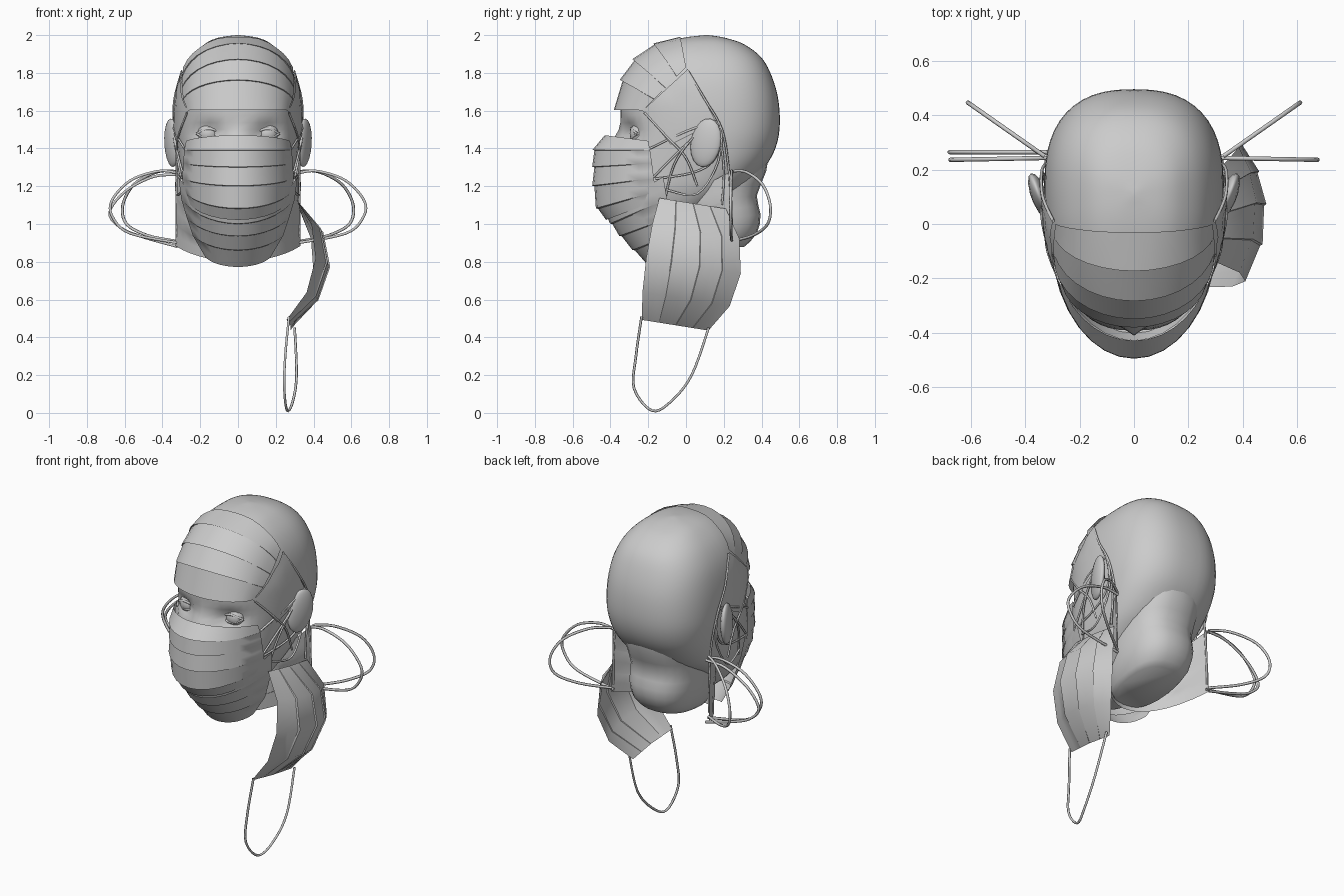
import bpy, bmesh, math
from mathutils import Vector

if "Cube" in bpy.data.objects:
    bpy.data.objects.remove(bpy.data.objects["Cube"])


def smooth(pts, n):
    """Catmull-Rom interpolation of a list of tuples."""
    out, m = [], len(pts)
    for i in range(m - 1):
        a, b, c, d = (pts[max(i - 1, 0)], pts[i], pts[i + 1], pts[min(i + 2, m - 1)])
        for k in range(n):
            t = k / n
            out.append(tuple(0.5 * (2 * q + (r - p) * t + (2 * p - 5 * q + 4 * r - s) * t * t
                             + (3 * q - p - 3 * r + s) * t ** 3) for p, q, r, s in zip(a, b, c, d)))
    return out + [tuple(pts[-1])]


def mesh_obj(name, rows, closed=False, angle=40):
    """Skin rows of points into a sheet, or a capped tube when closed."""
    bm = bmesh.new()
    vs = [[bm.verts.new(p) for p in r] for r in rows]
    n = len(rows[0])
    for a, b in zip(vs, vs[1:]):
        for j in range(n if closed else n - 1):
            k = (j + 1) % n
            bm.faces.new((a[j], a[k], b[k], b[j]))
    if closed:
        bm.faces.new(vs[0])
        bm.faces.new(vs[-1])
    bmesh.ops.recalc_face_normals(bm, faces=bm.faces)
    me = bpy.data.meshes.new(name)
    bm.to_mesh(me)
    bm.free()
    ob = bpy.data.objects.new(name, me)
    bpy.context.collection.objects.link(ob)
    bpy.ops.object.select_all(action='DESELECT')
    ob.select_set(True)
    bpy.context.view_layer.objects.active = ob
    bpy.ops.object.shade_smooth_by_angle(angle=math.radians(angle))
    return ob


def strap(name, pts, r=0.007):
    """Elastic cord through the given points."""
    cu = bpy.data.curves.new(name, 'CURVE')
    cu.dimensions = '3D'
    cu.bevel_depth, cu.bevel_resolution = r, 1
    pts = smooth(pts, 5)
    sp = cu.splines.new('POLY')
    sp.points.add(len(pts) - 1)
    for p, co in zip(sp.points, pts):
        p.co = (*co, 1)
    bpy.context.collection.objects.link(bpy.data.objects.new(name, cu))


def spow(v, e):
    return math.copysign(abs(v) ** e, v)


def ring(z, w, yf, ym, yb, tilt=0, n=48):
    out = []
    for i in range(n):
        a = 2 * math.pi * i / n
        c = spow(math.cos(a), 0.8)
        y = ym + c * ((yb - ym) if c > 0 else (ym - yf))
        out.append(Vector((w * spow(math.sin(a), 0.8), y, z + tilt * (y - yb))))
    return out


# head: z, half width, front y, widest y, back y
LEVELS = smooth([(2.0, .01, .10, .11, .12), (1.985, .11, -.02, .11, .21), (1.95, .18, -.14, .11, .31),
                 (1.88, .25, -.24, .11, .40), (1.78, .30, -.305, .12, .455), (1.65, .325, -.345, .13, .49),
                 (1.5, .33, -.345, .14, .495), (1.38, .32, -.36, .12, .465), (1.28, .305, -.38, .08, .40),
                 (1.18, .285, -.39, 0, .30), (1.08, .245, -.39, -.08, .15), (.98, .18, -.35, -.12, .05),
                 (.9, .1, -.28, -.15, 0), (.87, .03, -.24, -.16, -.1)], 4)
rows = []
for lv in LEVELS:
    r = ring(*lv)
    for p in r:
        if p.y < 0:
            # eye sockets and nose
            p.y += .055 * math.exp(-((abs(p.x) - .15) / .07) ** 2 - ((p.z - 1.48) / .05) ** 2)
            p.y -= .055 * math.exp(-(p.x / .05) ** 2 - ((p.z - 1.40) / .08) ** 2)
    rows.append(r)
head = mesh_obj("head", rows, True, 80)

# neck
NECK = [(1.4, .22, -.1, .15, .44), (1.28, .21, -.1, .15, .425), (1.15, .2, -.12, .14, .375),
        (1.05, .2, -.12, .14, .395), (.95, .18, -.12, .14, .375), (.88, .14, -.1, .13, .31)]
mesh_obj("neck", [ring(*lv, tilt=.12, n=24) for lv in smooth(NECK, 2)], True, 60)


def side_x(y, z):
    """Half width of the head at a side position."""
    lv = min(LEVELS, key=lambda l: abs(l[0] - z))
    _, w, yf, ym, yb = lv
    b = (yb - ym) if y > ym else (ym - yf)
    return w * max(0, 1 - min(1, abs((y - ym) / b)) ** 2.5) ** 0.4


def pleated(name, specs, warp=None, depth=0.012, n=14, bend=75, wrap=.008):
    """Curved pleated sheet. Each spec: centre y, centre z, edge x, edge y, edge z."""
    A = math.radians(bend)
    sub, rows = 2, []
    for s0, s1 in zip(specs, specs[1:]):
        for k in range(sub + 1):
            f = k / sub * .97
            yc, zc, xe, ye, ze = (a + (b - a) * f for a, b in zip(s0, s1))
            row = []
            for j in range(n + 1):
                t = 2 * j / n - 1
                c = (math.cos(A * t) - math.cos(A)) / (1 - math.cos(A))
                p = Vector((xe * math.sin(A * t) / math.sin(A), ye + (yc - ye) * c, ze + (zc - ze) * c))
                out = Vector((p.x, p.y - .1, 0)).normalized()
                p += out * depth * f * (1 - t * t)
                row.append(warp(p) if warp else p)
            rows.append(row)
    ob = mesh_obj(name, rows, angle=35)
    if wrap:
        m = ob.modifiers.new("clear_head", 'SHRINKWRAP')
        m.target, m.wrap_mode, m.offset = head, 'OUTSIDE', wrap
    return ob


# masks worn on forehead, face, chin and neck
pleated("forehead_mask", [(-.03, 1.99, .29, .0, 1.83), (-.16, 1.955, .295, -.05, 1.78),
                          (-.27, 1.87, .295, -.11, 1.72), (-.335, 1.76, .29, -.17, 1.66),
                          (-.365, 1.6, .265, -.23, 1.6)], depth=.018)
pleated("face_mask", [(-.43, 1.47, .275, -.20, 1.44), (-.485, 1.39, .285, -.19, 1.39),
                      (-.485, 1.30, .29, -.18, 1.32), (-.485, 1.20, .295, -.17, 1.24),
                      (-.465, 1.08, .285, -.16, 1.17), (-.41, 1.02, .27, -.16, 1.12)], bend=70)
pleated("chin_mask", [(-.43, 1.07, .315, -.12, 1.25), (-.39, 1.0, .30, -.1, 1.13), (-.34, .935, .27, -.09, 1.03),
                      (-.27, .86, .24, -.08, .94), (-.18, .77, .17, -.1, .82)], bend=60)
pleated("neck_mask", [(-.1, 1.1, .33, .24, 1.28), (-.11, .98, .33, .24, 1.14), (-.1, .88, .33, .25, 1.0),
                      (-.08, .80, .33, .25, .88)], bend=50, depth=.006, wrap=0)


# mask hanging from the right ear
def hang(p):
    y = p.z + .14 * p.x
    return Vector((-p.y + .07 * p.x, y, .785 + p.x - .16 * y))


pleated("hanging_mask", [(-.40, .29, .33, -.30, .165), (-.455, .19, .33, -.30, .08), (-.48, .07, .33, -.30, -.01),
                         (-.465, -.08, .33, -.29, -.10), (-.40, -.215, .33, -.28, -.19)], warp=hang, n=4, bend=50,
        depth=.009, wrap=0)
strap("hanging_loop", [(.27, -.235, .51), (.25, -.265, .3), (.245, -.275, .13), (.26, -.18, .012),
                       (.29, -.08, .06), (.31, .03, .2), (.3, .12, .45)])

for s, tag in ((1, "right"), (-1, "left")):
    # temple panel following the head side
    q = [(.01, 1.82), (-.23, 1.6), (-.08, 1.42), (.16, 1.54)]
    panel = []
    for i in range(9):
        u = i / 8
        row = []
        for j in range(9):
            v = j / 8
            y, z = ((1 - v) * ((1 - u) * q[0][k] + u * q[1][k]) + v * ((1 - u) * q[3][k] + u * q[2][k])
                    for k in (0, 1))
            row.append((s * (side_x(y, z) + .013), y, z))
        panel.append(row)
    mesh_obj("temple_panel_" + tag, panel, angle=60)

    # ear
    bpy.ops.mesh.primitive_uv_sphere_add(segments=14, ring_count=10, location=(s * .35, .105, 1.43),
                                         rotation=(-.2, 0, -s * .35))
    ear = bpy.context.object
    ear.name = "ear_" + tag
    ear.scale = (.03, .085, .13)
    bpy.ops.object.shade_smooth_by_angle(angle=math.radians(60))

    # eye with lids
    bpy.ops.mesh.primitive_uv_sphere_add(segments=20, ring_count=12, radius=.06,
                                         location=(s * .155, -.238, 1.478))
    bpy.context.object.name = "eye_" + tag
    bpy.ops.object.shade_smooth_by_angle(angle=math.radians(60))
    for nm, dz in (("upper_lid_", .026), ("lower_lid_", -.022)):
        strap(nm + tag, [(s * .092, -.278, 1.475), (s * .125, -.289, 1.477 + dz * .8),
                         (s * .16, -.289, 1.477 + dz), (s * .19, -.277, 1.477 + dz * .6),
                         (s * .217, -.258, 1.478)], .007)

    # ear straps over the side of the head
    side = [[(.01, 1.81), (.1, 1.66), (.19, 1.5), (.225, 1.3), (.24, 1.1), (.24, .93)],
            [(-.22, 1.59), (-.1, 1.46), (0, 1.35), (.06, 1.2)],
            [(-.19, 1.4), (0, 1.49), (.16, 1.545)],
            [(-.17, 1.25), (0, 1.42), (.16, 1.545)],
            [(-.16, 1.24), (.03, 1.27), (.14, 1.33), (.19, 1.45), (.16, 1.545)],
            [(-.11, 1.14), (-.06, 1.32), (.04, 1.46), (.15, 1.545)],
            [(-.1, 1.18), (.06, 1.16), (.17, 1.33), (.18, 1.52)]]
    if s > 0:
        side.append([(.19, 1.1), (.2, 1.3), (.17, 1.54)])
    for i, path in enumerate(side):
        strap(f"ear_strap_{tag}_{i}",
              [(s * max(.325 if y > .05 and z < 1.6 else .27, side_x(y, z) + .012), y, z) for y, z in path], .006)

    # free loops of the neck mask
    strap("neck_loop_flat_" + tag, [(s * x, .25 - .02 * x, z) for x, z in (
        (.32, 1.27), (.42, 1.28), (.57, 1.23), (.67, 1.12), (.66, 1.03), (.57, .95), (.32, .9))], .008)
    strap("neck_loop_swept_" + tag, [(s * x, .25 + .7 * (x - .33), z) for x, z in (
        (.33, 1.28), (.43, 1.275), (.55, 1.21), (.61, 1.1), (.59, 1.0), (.48, .94), (.33, .91))], .008)

strap("neck_loop_extra_left", [(-x, .265, z) for x, z in (
    (.32, 1.26), (.45, 1.25), (.6, 1.17), (.68, 1.06), (.62, .98), (.5, .93), (.32, .88))], .008)
